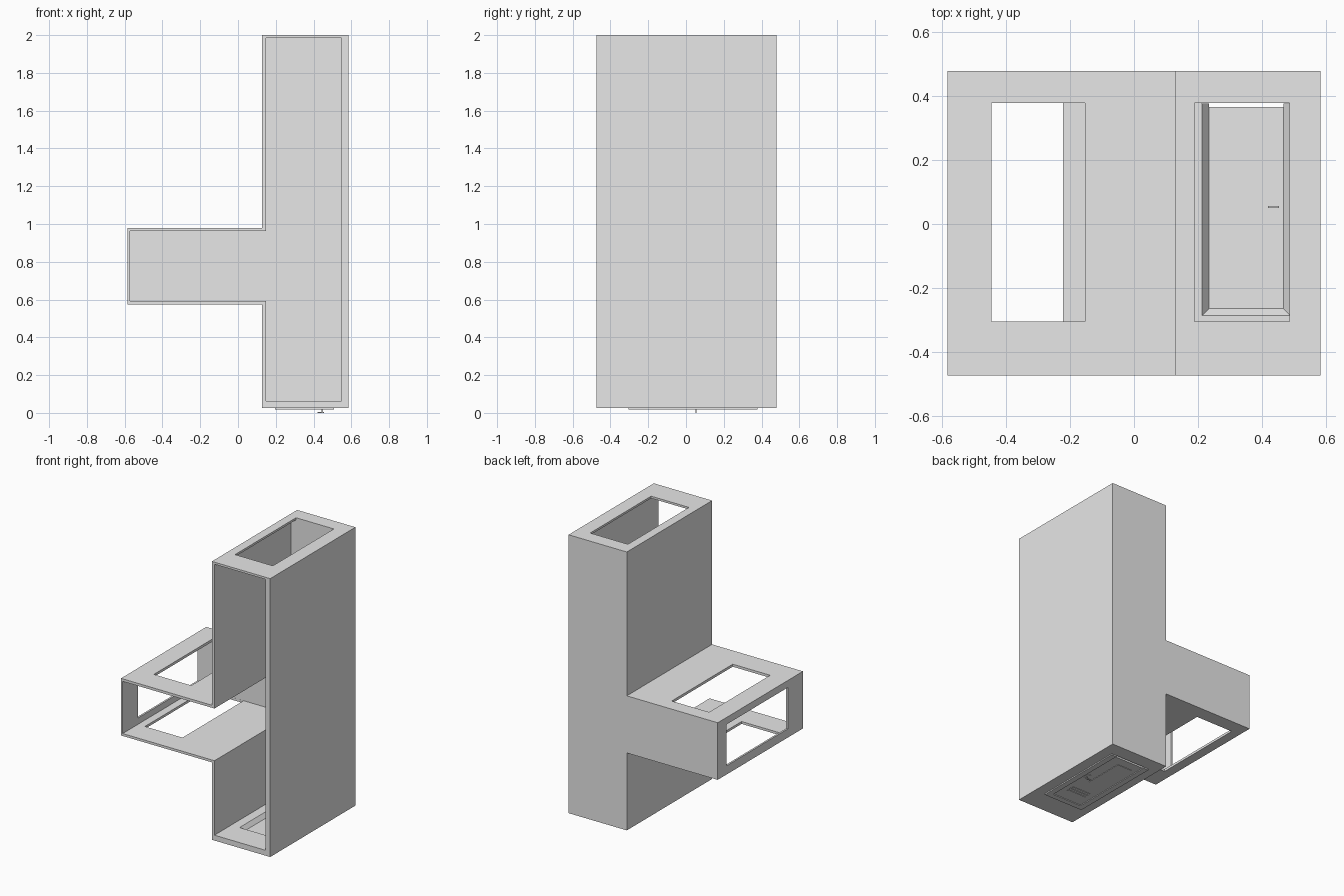
import bpy
import bmesh
from mathutils import Vector

old = bpy.data.objects.get("Cube")
if old:
    bpy.data.objects.remove(old, do_unlink=True)

grey = bpy.data.materials.new("plain grey")
grey.use_nodes = True
grey.diffuse_color = (0.8, 0.8, 0.8, 1)
grey.node_tree.nodes["Principled BSDF"].inputs["Base Color"].default_value = (0.8, 0.8, 0.8, 1)


def finish(name, bm):
    bmesh.ops.recalc_face_normals(bm, faces=bm.faces[:])
    mesh = bpy.data.meshes.new(name)
    bm.to_mesh(mesh)
    bm.free()
    mesh.materials.append(grey)
    obj = bpy.data.objects.new(name, mesh)
    bpy.context.collection.objects.link(obj)
    return obj


def box(name, x, y, z):
    bm = bmesh.new()
    bmesh.ops.create_cube(bm, size=1)
    for v in bm.verts:
        v.co = Vector([(a + b) / 2 + c * (b - a) for (a, b), c in zip((x, y, z), v.co)])
    return finish(name, bm)


def prism(name, outline, y0, y1):
    """Extrude an x-z outline along y."""
    bm = bmesh.new()
    face = bm.faces.new([bm.verts.new((x, y0, z)) for x, z in outline])
    ext = bmesh.ops.extrude_face_region(bm, geom=[face])
    for v in ext["geom"]:
        if isinstance(v, bmesh.types.BMVert):
            v.co.y = y1
    return finish(name, bm)


def cut(target, cutter):
    mod = target.modifiers.new("cut", "BOOLEAN")
    mod.operation = "DIFFERENCE"
    mod.solver = "EXACT"
    mod.object = cutter
    bpy.context.view_layer.update()
    bpy.context.view_layer.objects.active = target
    bpy.ops.object.modifier_apply(modifier=mod.name)
    bpy.data.objects.remove(cutter, do_unlink=True)


def tee(end, left, right, floor, low, high, top):
    return [(left, floor), (right, floor), (right, top), (left, top),
            (left, high), (end, high), (end, low), (left, low)]


# Hollow corridor shell, open at the front
FRONT, BACK, INNER_BACK = -0.475, 0.48, 0.38
shell = prism("corridor_shell", tee(-0.585, 0.128, 0.585, 0.026, 0.575, 0.98, 2.0), FRONT, BACK)
cut(shell, prism("hollow", tee(-0.572, 0.148, 0.547, 0.064, 0.592, 0.962, 1.985),
                 FRONT - 0.1, INNER_BACK))

# Openings in the ends, roof and floors
DEPTH = (-0.305, 0.379)
for x, y, z in [
    ((0.19, 0.487), DEPTH, (1.9, 2.1)),
    ((-0.447, -0.153), DEPTH, (0.9, 1.05)),
    ((-0.517, -0.222), DEPTH, (0.5, 0.65)),
    ((-0.65, -0.55), DEPTH, (0.637, 0.93)),
    ((0.213, 0.49), (-0.287, 0.379), (0, 0.1)),
]:
    cut(shell, box("opening", x, y, z))

# Three-sided door frame with a sloping inner edge
section = [(0, 0.018), (0.04, 0.018), (0.04, 0.034), (0.018, 0.064), (0.018, 0.026), (0, 0.026)]
x0, x1, yf, yb = 0.195, 0.508, -0.305, 0.378
bm = bmesh.new()
rings = []
for corner in range(4):
    ring = []
    for d, z in section:
        x = x0 + d if corner < 2 else x1 - d
        y = yf + d if corner in (1, 2) else yb
        ring.append(bm.verts.new((x, y, z)))
    rings.append(ring)
n = len(section)
for a, b in zip(rings, rings[1:]):
    for i in range(n):
        j = (i + 1) % n
        bm.faces.new((a[i], a[j], b[j], b[i]))
bm.faces.new(rings[0])
bm.faces.new(rings[-1])
finish("door_frame", bm)

# Door leaf, raised panel and vent slats
box("door_leaf", (0.235, 0.468), (-0.265, 0.367), (0.023, 0.036))
box("door_panel", (0.27, 0.39), (0.0, 0.3), (0.02, 0.023))
for i in range(3):
    y = -0.17 + i * 0.025
    box("vent_slat", (0.28, 0.43), (y, y + 0.01), (0.02, 0.023))

# Handles on both faces of the door
for name, tip, root in (("outer_handle", 0.0, 0.023), ("inner_handle", 0.054, 0.036)):
    step = 0.006 if tip < root else -0.006
    box(name + "_plate", (0.437, 0.453), (0.025, 0.08), sorted((root, root - step / 2)))
    box(name + "_stem", (0.443, 0.449), (0.05, 0.056), sorted((tip + step, root)))
    box(name + "_lever", (0.42, 0.455), (0.05, 0.056), sorted((tip, tip + step)))
